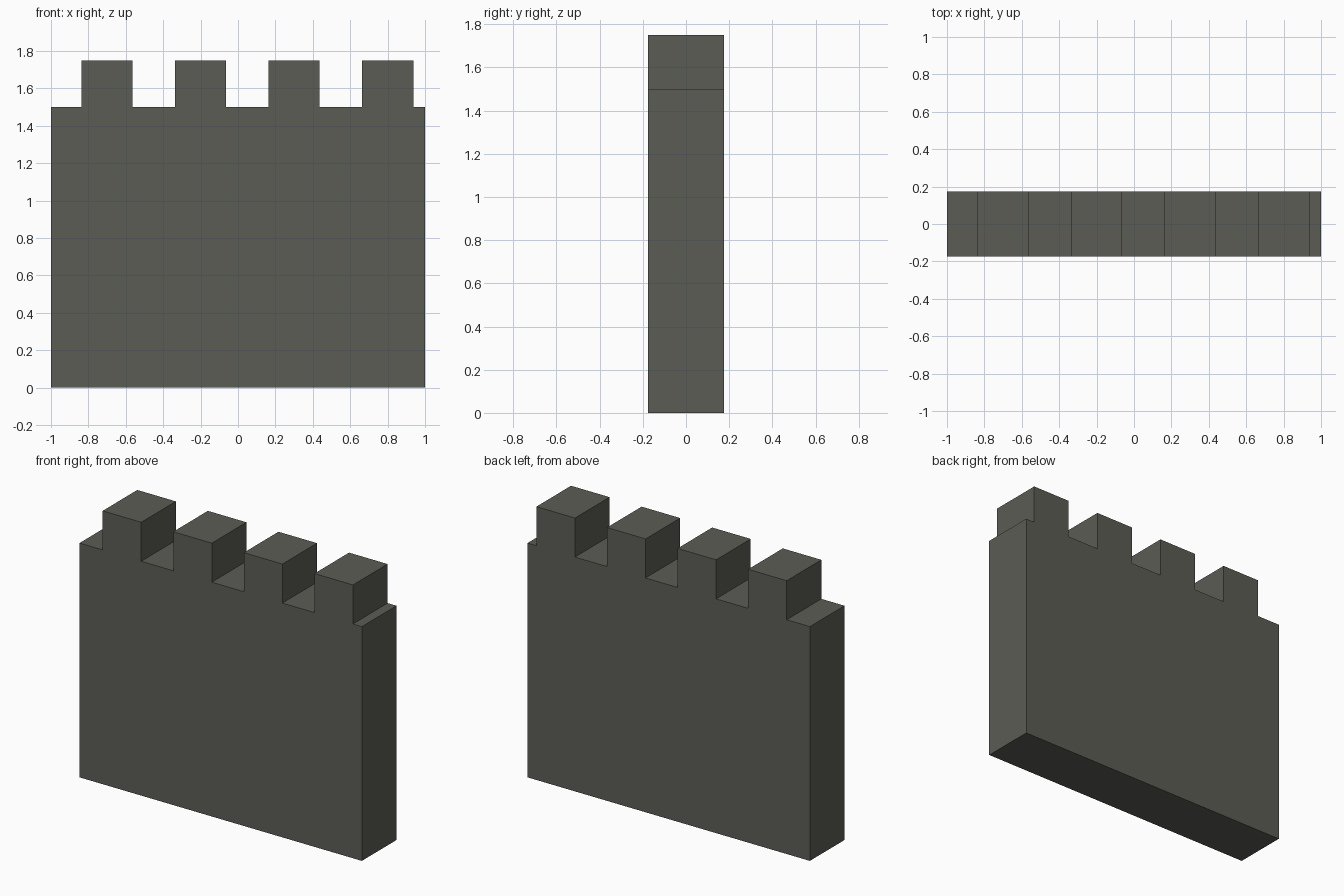
import bpy
import bmesh

if "Cube" in bpy.data.objects:
    bpy.data.objects.remove(bpy.data.objects["Cube"])

HALF_DEPTH = 0.175
WALK_Z, TOP_Z = 1.5, 1.75
MERLON_W, PITCH, FIRST_X, COUNT = 0.273, 0.5, -0.836, 4

stone = bpy.data.materials.new("dark grey stone")
stone.diffuse_color = (0.107, 0.107, 0.093, 1.0)
stone.use_nodes = True
stone.node_tree.nodes["Principled BSDF"].inputs["Base Color"].default_value = stone.diffuse_color

# Wall outline: base, then the battlements stepped from left to right
profile = [(1, WALK_Z), (1, 0), (-1, 0), (-1, WALK_Z)]
for i in range(COUNT):
    x0 = FIRST_X + i * PITCH
    x1 = x0 + MERLON_W
    profile += [(x0, WALK_Z), (x0, TOP_Z), (x1, TOP_Z), (x1, WALK_Z)]

# Extrude the outline through the thickness of the wall
bm = bmesh.new()
face = bm.faces.new([bm.verts.new((x, -HALF_DEPTH, z)) for x, z in profile])
result = bmesh.ops.extrude_face_region(bm, geom=[face], use_keep_orig=True)
moved = [g for g in result["geom"] if isinstance(g, bmesh.types.BMVert)]
bmesh.ops.translate(bm, verts=moved, vec=(0, 2 * HALF_DEPTH, 0))
bmesh.ops.recalc_face_normals(bm, faces=bm.faces[:])

mesh = bpy.data.meshes.new("battlement_wall")
bm.to_mesh(mesh)
bm.free()
mesh.materials.append(stone)
wall = bpy.data.objects.new("battlement_wall", mesh)
bpy.context.collection.objects.link(wall)
